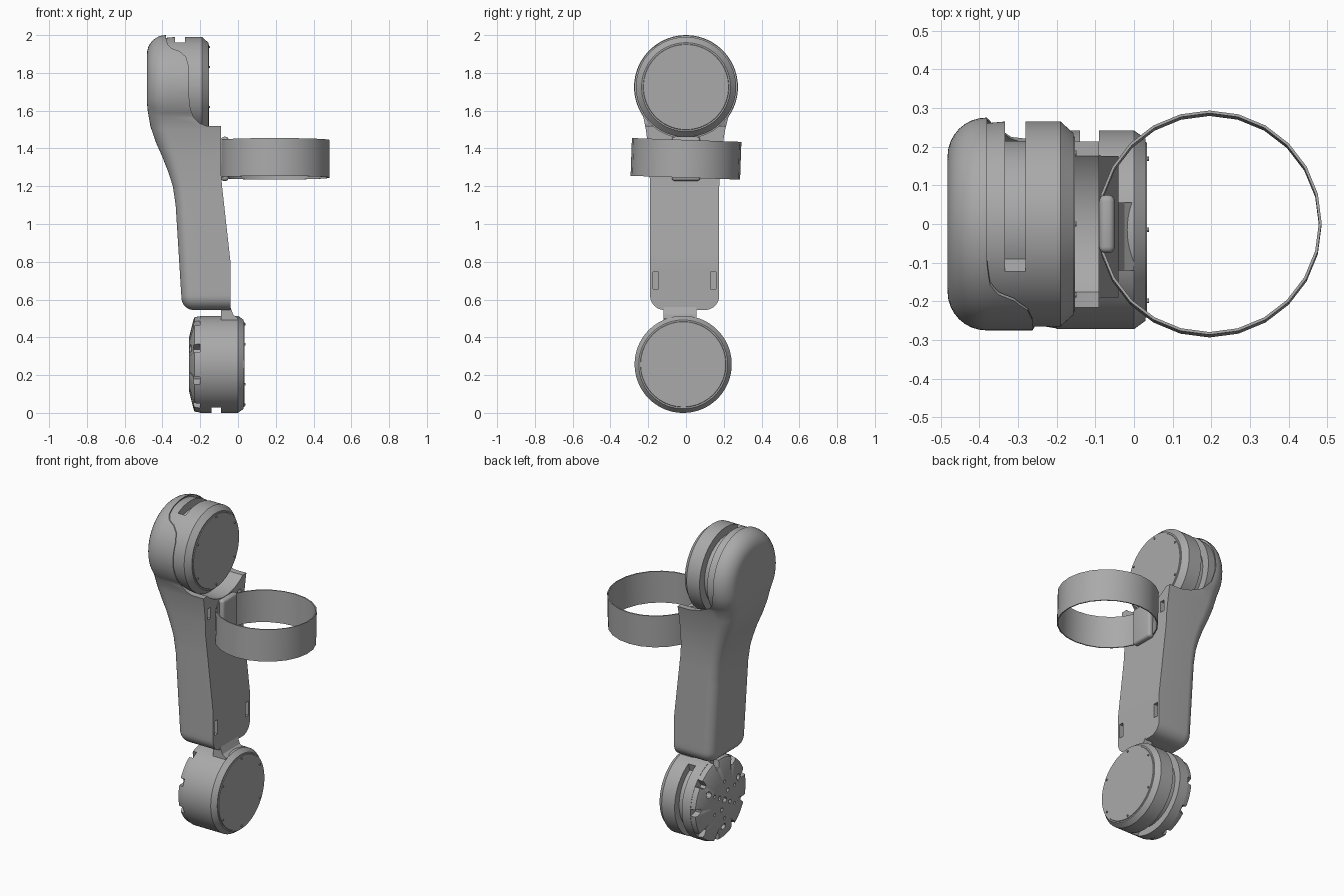
import bpy, bmesh
from math import sin, cos, pi, radians, degrees
from mathutils import Matrix

cube = bpy.data.objects.get("Cube")
if cube:
    bpy.data.objects.remove(cube)

grey = bpy.data.materials.new("plain grey")
grey.use_nodes = True
grey.diffuse_color = (0.4, 0.4, 0.4, 1)
grey.node_tree.nodes["Principled BSDF"].inputs["Base Color"].default_value = (0.4, 0.4, 0.4, 1)


def finish(bm, name, angle=30):
    bmesh.ops.remove_doubles(bm, verts=bm.verts, dist=1e-5)
    bmesh.ops.recalc_face_normals(bm, faces=bm.faces)
    mesh = bpy.data.meshes.new(name)
    bm.to_mesh(mesh)
    bm.free()
    ob = bpy.data.objects.new(name, mesh)
    bpy.context.collection.objects.link(ob)
    mesh.materials.append(grey)
    smooth(ob, angle)
    return ob


def smooth(ob, angle=30):
    bpy.ops.object.select_all(action='DESELECT')
    bpy.context.view_layer.objects.active = ob
    ob.select_set(True)
    bpy.ops.object.shade_smooth_by_angle(angle=radians(angle))


def cut(ob, cutter):
    mod = ob.modifiers.new("cut", 'BOOLEAN')
    mod.operation, mod.solver, mod.object = 'DIFFERENCE', 'EXACT', cutter
    bpy.context.view_layer.objects.active = ob
    bpy.ops.object.modifier_apply(modifier=mod.name)
    bpy.data.objects.remove(cutter)
    smooth(ob)


def add_box(bm, lo, hi):
    size = [b - a for a, b in zip(lo, hi)]
    mid = [(a + b) / 2 for a, b in zip(lo, hi)]
    bmesh.ops.create_cube(bm, size=1, matrix=Matrix.Translation(mid) @ Matrix.Diagonal((*size, 1)))


def add_rod(bm, x0, x1, y, z, r, seg=12):
    m = Matrix.Translation(((x0 + x1) / 2, y, z)) @ Matrix.Rotation(pi / 2, 4, 'Y')
    bmesh.ops.create_cone(bm, cap_ends=True, segments=seg, radius1=r, radius2=r, depth=x1 - x0, matrix=m)


def extrude_y(name, profile, y0, y1):
    bm = bmesh.new()
    a, b = [[bm.verts.new((x, y, z)) for x, z in profile] for y in (y0, y1)]
    bm.faces.new(a)
    bm.faces.new(b)
    for i in range(len(a)):
        j = (i + 1) % len(a)
        bm.faces.new((a[i], a[j], b[j], b[i]))
    return finish(bm, name)


def interp(table, z):
    for (z0, x0), (z1, x1) in zip(table, table[1:]):
        if z <= z1:
            t = max(0, (z - z0) / (z1 - z0))
            return x0 + (x1 - x0) * t
    return table[-1][1]


def lathe(name, rows, cy, cz, seg=144):
    """Turn rows of (x, radius, depth, rule) about x; depth is removed where rule(angle) holds."""
    bm = bmesh.new()
    rings = []
    for x, r, depth, rule in rows:
        ring = []
        for k in range(seg):
            a = 2 * pi * k / seg
            rr = r - depth if rule and rule(degrees(a)) else r
            ring.append(bm.verts.new((x, cy + rr * cos(a), cz + rr * sin(a))))
        rings.append(ring)
    for a, b in zip(rings, rings[1:]):
        for i in range(seg):
            j = (i + 1) % seg
            bm.faces.new((a[i], a[j], b[j], b[i]))
    bm.faces.new(rings[0])
    bm.faces.new(rings[-1])
    return finish(bm, name)


# Arm shell: outline half, rounded towards the back (-x)
HEAD_Z, HEAD_R = 1.725, 0.275
half = [(HEAD_R * cos(radians(a)), HEAD_Z + HEAD_R * sin(radians(a))) for a in range(90, -36, -5)]
half[0] = (0, HEAD_Z + HEAD_R)
half += [(0.21, 1.5), (0.198, 1.42), (0.19, 1.35), (0.186, 1.27)]
half += [(0.183, 1.2 - 0.05 * i) for i in range(12)]
half += [(0.108 + 0.075 * cos(radians(a)), 0.62 - 0.075 * sin(radians(a))) for a in range(0, 91, 10)]
half += [(0, 0.545)]
back_x = [(0.54, -0.295), (0.65, -0.302), (1.1, -0.33), (1.2, -0.345), (1.31, -0.38), (1.42, -0.43),
          (1.5, -0.46), (1.57, -0.475), (1.64, -0.482), (2.0, -0.482)]
front_x = [(0.54, -0.04), (0.8, -0.04), (1.25, -0.09), (2.0, -0.09)]
round_r = [(1.2, 0.06), (1.6, 0.1), (2, 0.1)]


def build_shell():
    bm = bmesh.new()
    n = len(half)
    layers = []
    steps = [None] + [i * pi / 16 for i in range(9)]
    for t in steps:
        right, left = [], []
        for i, (y, z) in enumerate(half):
            (ya, za), (yb, zb) = half[max(i - 1, 0)], half[min(i + 1, n - 1)]
            ny, nz = za - zb, yb - ya
            if i in (0, n - 1):
                ny, nz = 0, 1 if i == 0 else -1
            length = (ny * ny + nz * nz) ** 0.5
            r = interp(round_r, z)
            d = 0 if t is None else r * (1 - cos(t))
            py, pz = y - ny / length * d, z - nz / length * d
            x = interp(front_x, pz) if t is None else interp(back_x, pz) + r * (1 - sin(t))
            shift = interp([(1.3, -0.007), (1.6, 0)], pz)
            right.append(bm.verts.new((x, shift + py, pz)))
            left.append(right[-1] if i in (0, n - 1) else bm.verts.new((x, shift - py, pz)))
        layers.append((right, left))
    for a, b in zip(layers, layers[1:]):
        for s in (0, 1):
            for i in range(n - 1):
                bm.faces.new((a[s][i], a[s][i + 1], b[s][i + 1], b[s][i]))
    for right, left in (layers[0], layers[-1]):
        for i in range(n - 1):
            quad = [right[i], right[i + 1], left[i + 1], left[i]]
            bm.faces.new(list(dict.fromkeys(quad)))
    return finish(bm, "arm_shell")


shell = build_shell()
# Open the head: long lip on the front side, short rim on the rear side
lip = [(0.2, 1.52), (-0.17, 1.52), (-0.205, 1.535), (-0.235, 1.565), (-0.252, 1.61), (-0.262, 1.7),
       (-0.262, 1.84), (-0.275, 1.885), (-0.31, 1.915), (-0.35, 1.93), (-0.372, 1.95), (-0.38, 1.98),
       (-0.38, 2.2), (0.2, 2.2)]
rim = [(0.2, 1.52), (-0.17, 1.52), (-0.24, 1.535), (-0.32, 1.57), (-0.365, 1.62), (-0.38, 1.7),
       (-0.38, 2.2), (0.2, 2.2)]
cut(shell, extrude_y("lip_cutter", lip, -0.5, 0.0))
cut(shell, extrude_y("rim_cutter", rim, -0.001, 0.5))
bm = bmesh.new()
add_rod(bm, -0.39, 0.3, 0, HEAD_Z, 0.27, 144)
cut(shell, finish(bm, "cradle_cutter"))

# Strap slots in the front plate of the arm
bm = bmesh.new()
for y in (-0.16, 0.145):
    add_box(bm, (-0.075, y - 0.015, 0.655), (0.1, y + 0.015, 0.745))
    add_box(bm, (-0.12, y - 0.015, 1.37), (0.1, y + 0.015, 1.44))
cut(shell, finish(bm, "slot_cutter"))

# Upper motor, with a vent slot around the rear
def upper_slot(a):
    return a <= 117 or a >= 295


lathe("upper_motor", [
    (-0.388, 0.26, 0, None), (-0.333, 0.265, 0, None), (-0.333, 0.265, 0.05, upper_slot),
    (-0.28, 0.265, 0.05, upper_slot), (-0.28, 0.265, 0, None), (-0.19, 0.265, 0, None),
    (-0.157, 0.235, 0, None), (-0.157, 0.227, 0, None), (-0.153, 0.225, 0, None)], 0, HEAD_Z)

# Lower motor, with a vent slot and rim notches
LOW_Y, LOW_Z = -0.015, 0.257


def lower_slot(a):
    return a <= 60 or a >= 243


def notch(a):
    return (a + 4) % 40 <= 8


lower = lathe("lower_motor", [
    (-0.26, 0.14, 0, None), (-0.236, 0.235, 0.03, notch), (-0.23, 0.25, 0.045, notch),
    (-0.2, 0.255, 0.05, notch), (-0.2, 0.257, 0, None), (-0.14, 0.257, 0, None),
    (-0.14, 0.257, 0.045, lower_slot), (-0.09, 0.257, 0.045, lower_slot), (-0.09, 0.257, 0, None),
    (-0.0, 0.257, 0, None), (0.03, 0.235, 0, None), (0.03, 0.227, 0, None), (0.034, 0.225, 0, None)],
    LOW_Y, LOW_Z)
bm = bmesh.new()
add_rod(bm, -0.3, -0.24, LOW_Y, LOW_Z, 0.018)
for count, radius, size in ((4, 0.06, 0.013), (6, 0.115, 0.01), (3, 0.17, 0.02)):
    for k in range(count):
        a = 2 * pi * k / count + pi / 6
        add_rod(bm, -0.3, -0.225, LOW_Y + radius * cos(a), LOW_Z + radius * sin(a), size)
cut(lower, finish(bm, "hole_cutter"))

# Cover screws on both motors
for name, x, cy, cz in (("upper_screws", -0.155, 0, HEAD_Z), ("lower_screws", 0.032, LOW_Y, LOW_Z)):
    bm = bmesh.new()
    for k in range(6):
        a = pi / 2 + k * pi / 3
        add_rod(bm, x, x + 0.007, cy + 0.212 * cos(a), cz + 0.212 * sin(a), 0.006)
    finish(bm, name)

# Neck bracket joining the arm to the lower motor
extrude_y("neck_bracket", [(-0.09, 0.46), (0, 0.46), (0, 0.5), (-0.025, 0.52), (-0.04, 0.56), (-0.09, 0.56)],
          -0.12, 0.055)

# Strap: thin open band, slightly tilted
bm = bmesh.new()
tilt = Matrix.Translation((0.195, 0, 1.345)) @ Matrix.Rotation(-0.035, 4, 'X')
rings = []
for r, h in ((0.29, -0.1), (0.29, 0.1), (0.283, 0.1), (0.283, -0.1)):
    ring = bmesh.ops.create_circle(bm, segments=24, radius=r, matrix=tilt @ Matrix.Translation((0, 0, h)))
    rings.append(ring["verts"])
bmesh.ops.delete(bm, geom=[], context='FACES')
for k in range(4):
    a, b = rings[k], rings[(k + 1) % 4]
    for i in range(24):
        j = (i + 1) % 24
        bm.faces.new((a[i], a[j], b[j], b[i]))
finish(bm, "strap")

# Strap pad
bm = bmesh.new()
add_box(bm, (-0.09, -0.075, 1.228), (-0.05, 0.075, 1.462))
bmesh.ops.bevel(bm, geom=bm.edges[:], offset=0.016, segments=4, affect='EDGES', profile=0.5)
finish(bm, "strap_pad", 40)
